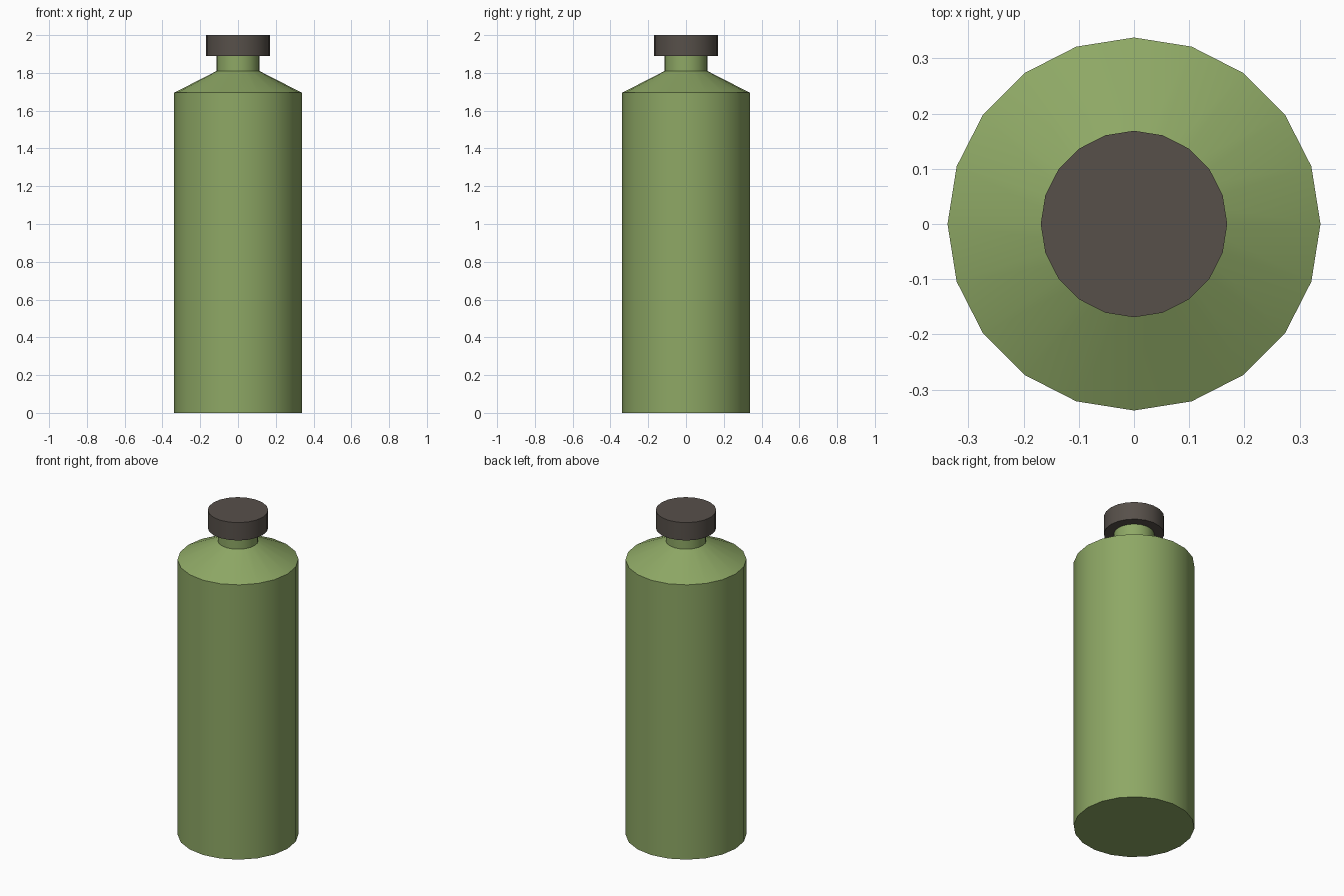
import bpy, bmesh
from math import cos, sin, tau, radians

if "Cube" in bpy.data.objects:
    bpy.data.objects.remove(bpy.data.objects["Cube"])

SIDES = 20


def material(name, rgb):
    mat = bpy.data.materials.new(name)
    mat.diffuse_color = (*rgb, 1)
    mat.use_nodes = True
    mat.node_tree.nodes["Principled BSDF"].inputs["Base Color"].default_value = mat.diffuse_color
    return mat


def lathe(name, profile, mat):
    """Turn a (radius, z) profile around z and close both ends."""
    bm = bmesh.new()
    rings = [[bm.verts.new((r * cos(tau * i / SIDES), r * sin(tau * i / SIDES), z))
              for i in range(SIDES)] for r, z in profile]
    for low, high in zip(rings, rings[1:]):
        for i in range(SIDES):
            j = (i + 1) % SIDES
            bm.faces.new((low[i], low[j], high[j], high[i]))
    bm.faces.new(rings[0][::-1])
    bm.faces.new(rings[-1])
    mesh = bpy.data.meshes.new(name)
    bm.to_mesh(mesh)
    bm.free()
    mesh.materials.append(mat)
    obj = bpy.data.objects.new(name, mesh)
    bpy.context.collection.objects.link(obj)
    bpy.ops.object.select_all(action='DESELECT')
    obj.select_set(True)
    bpy.context.view_layer.objects.active = obj
    bpy.ops.object.shade_smooth_by_angle(angle=radians(30))
    return obj


green = material("green_glass", (0.27, 0.39, 0.13))
dark = material("dark_cap", (0.095, 0.08, 0.068))

# Bottle: straight wall, sloped shoulder, narrow neck
lathe("bottle_body", [(0.338, 0), (0.338, 1.695), (0.113, 1.81), (0.113, 1.895)], green)

# Cap: wider disc sitting on the neck
lathe("bottle_cap", [(0.169, 1.89), (0.169, 2.0)], dark)
